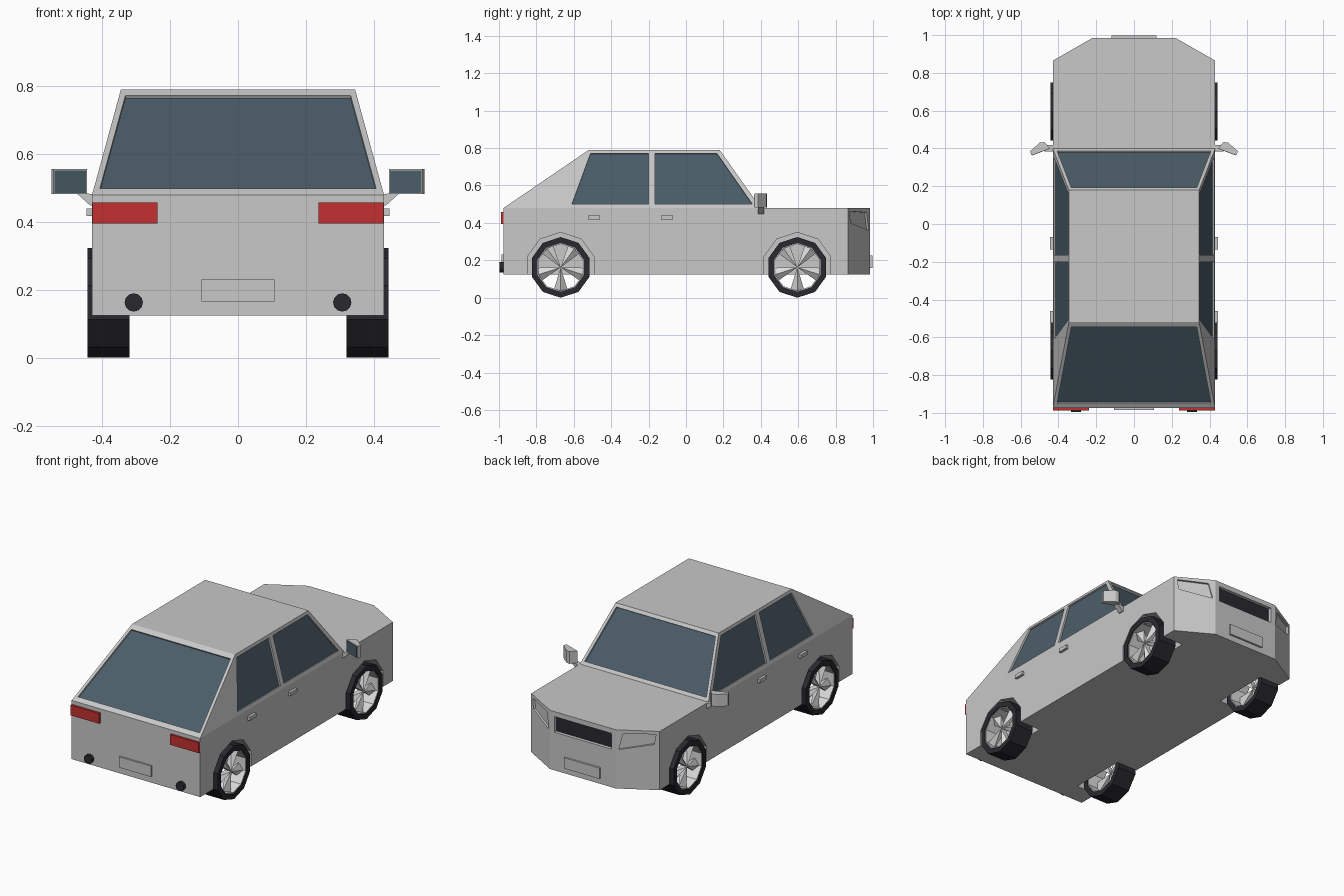
import bpy, bmesh
from math import sin, cos, pi, radians
from mathutils import Vector
from mathutils.geometry import normal as face_normal

cube = bpy.data.objects.get("Cube")
if cube:
    bpy.data.objects.remove(cube, do_unlink=True)


def material(name, rgb):
    m = bpy.data.materials.new(name)
    m.use_nodes = True
    m.diffuse_color = (*rgb, 1)
    m.node_tree.nodes["Principled BSDF"].inputs["Base Color"].default_value = (*rgb, 1)
    return m


PAINT = material("silver_paint", (0.58, 0.58, 0.58))
GLASS = material("blue_grey_glass", (0.07, 0.11, 0.14))
RUBBER = material("black_rubber", (0.022, 0.022, 0.028))
RED = material("red_lamp", (0.55, 0.03, 0.03))
ALLOY = material("light_alloy", (0.72, 0.72, 0.72))


def finish(name, bm, mats):
    bmesh.ops.recalc_face_normals(bm, faces=bm.faces)
    me = bpy.data.meshes.new(name)
    bm.to_mesh(me)
    bm.free()
    for m in mats:
        me.materials.append(m)
    ob = bpy.data.objects.new(name, me)
    bpy.context.collection.objects.link(ob)
    return ob


def loft(name, ring_a, ring_b, mats, cap=0):
    """Solid between two rings; cap is the material slot of the first ring's cap."""
    bm = bmesh.new()
    a = [bm.verts.new(p) for p in ring_a]
    b = [bm.verts.new(p) for p in ring_b]
    bm.faces.new(a).material_index = cap
    bm.faces.new(b)
    for i in range(len(a)):
        j = (i + 1) % len(a)
        bm.faces.new((a[i], a[j], b[j], b[i]))
    return finish(name, bm, mats)


def box(name, x, y, z, mat):
    rings = [[(x[0], y[0], h), (x[1], y[0], h), (x[1], y[1], h), (x[0], y[1], h)] for h in z]
    return loft(name, *rings, [mat])


def decagon(x, y, z, r):
    return [(x, y + r * sin(i * pi / 5), z + r * cos(i * pi / 5)) for i in range(10)]


def cut(target, cutter):
    mod = target.modifiers.new("cut", "BOOLEAN")
    mod.operation = "DIFFERENCE"
    mod.solver = "EXACT"
    mod.object = cutter
    bpy.context.view_layer.objects.active = target
    bpy.ops.object.modifier_apply(modifier=mod.name)
    bpy.data.objects.remove(cutter, do_unlink=True)


def recess(target, pts, depth, slot):
    """Sink a polygon into the target and give its floor a material slot."""
    pts = [Vector(p) for p in pts]
    n = face_normal(pts[:4])
    if n.dot(pts[0] + pts[2] - Vector((0, 0, 0.6))) < 0:
        n = -n
    cutter = loft("cutter", [p - n * depth for p in pts], [p + n * 0.03 for p in pts],
                  list(target.data.materials), slot)
    cut(target, cutter)


# Proportions
W, BELT, ROOF, SILL = 0.43, 0.48, 0.79, 0.125
TAIL, NOSE = -0.975, 0.985
AXLES = {"tail": -0.67, "nose": 0.595}
AXLE_Z, TYRE_R = 0.162, 0.162

# Lower body with chamfered nose
plan = [(W, TAIL), (W, 0.865), (0.22, NOSE), (-0.22, NOSE), (-W, 0.865), (-W, TAIL)]
body = loft("lower_body", [(x, y, SILL) for x, y in plan], [(x, y, BELT) for x, y in plan],
            [PAINT, RUBBER])

# Cabin
def cabin_x(z):
    return W - 0.085 * (z - BELT) / (ROOF - BELT)


def cabin_ring(z, back, front):
    x = cabin_x(z)
    return [(x, back, z), (x, front, z), (-x, front, z), (-x, back, z)]


cabin = loft("cabin", cabin_ring(BELT, TAIL, 0.40), cabin_ring(ROOF, -0.52, 0.18), [PAINT, GLASS])

# Windows
for base, top in ((0.40, 0.18), (TAIL, -0.52)):
    pane = []
    for z, sides in ((0.498, (1, -1)), (0.772, (-1, 1))):
        y = base + (top - base) * (z - BELT) / (ROOF - BELT)
        pane += [(s * (cabin_x(z) - 0.018), y, z) for s in sides]
    recess(cabin, pane, 0.01, 1)
side_panes = ([(-0.61, 0.50), (-0.20, 0.50), (-0.20, 0.772), (-0.51, 0.772)],
              [(-0.165, 0.50), (0.355, 0.50), (0.165, 0.772), (-0.165, 0.772)])
for s in (1, -1):
    for pane in side_panes:
        recess(cabin, [(s * cabin_x(z), y, z) for y, z in pane], 0.01, 1)

# Grille and headlamp recesses
recess(body, [(-0.19, NOSE, 0.355), (0.19, NOSE, 0.355), (0.19, NOSE, 0.45), (-0.19, NOSE, 0.45)], 0.02, 1)
for s in (1, -1):
    lamp = [(0.875, 0.462), (0.88, 0.40), (0.977, 0.36), (0.965, 0.455)]
    recess(body, [(s * (W - (y - 0.865) * 1.75), y, z) for y, z in lamp], 0.012, 0)

# Wheel wells
for y in AXLES.values():
    for s in (1, -1):
        cut(body, loft("cutter", decagon(s * 0.29, y, AXLE_Z, 0.187), decagon(s * 0.5, y, AXLE_Z, 0.187),
                       [PAINT, RUBBER]))


def hoop(name, x0, x1, r0, r1, y, mat):
    """Ten-sided tube around an axle."""
    bm = bmesh.new()
    loops = [[bm.verts.new(p) for p in decagon(x, y, AXLE_Z, r)]
             for x, r in ((x0, r0), (x1, r0), (x1, r1), (x0, r1))]
    for k in range(4):
        a, b = loops[k], loops[(k + 1) % 4]
        for i in range(10):
            j = (i + 1) % 10
            bm.faces.new((a[i], a[j], b[j], b[i]))
    return finish(name, bm, [mat])


def spokes(name, s, y):
    """Five ridged wedges meeting at the hub."""
    bm = bmesh.new()
    for k in range(5):
        mid = radians(-90 + 72 * k)
        pts = [(0.425, 0, mid), (0.385, 0, mid), (0.42, 0.127, mid)]
        pts += [(0.39, 0.13, mid + d * radians(17)) for d in (1, -1)]
        vs = [bm.verts.new((s * x, y + r * cos(a), AXLE_Z + r * sin(a))) for x, r, a in pts]
        bmesh.ops.convex_hull(bm, input=vs)
    return finish(name, bm, [ALLOY])


# Wheels
for end, y in AXLES.items():
    for s, side in ((1, "left"), (-1, "right")):
        tag = f"{end}_{side}"
        hoop(f"tyre_{tag}", s * 0.32, s * 0.443, 0.13, TYRE_R, y, RUBBER)
        hoop(f"rim_{tag}", s * 0.323, s * 0.437, 0.125, 0.131, y, ALLOY)
        spokes(f"spokes_{tag}", s, y)

# Paired fittings
for s, side in ((1, "left"), (-1, "right")):
    for label, y in (("rear", -0.492), ("front", -0.102)):
        box(f"{label}_door_handle_{side}", (s * 0.425, s * 0.446), (y - 0.032, y + 0.032), (0.418, 0.44), PAINT)
    box(f"tail_lamp_{side}", (s * 0.237, s * 0.428), (-0.988, -0.97), (0.395, 0.457), RED)
    pipe = [(s * 0.307 + 0.027 * cos(i * pi / 6), 0.163 + 0.027 * sin(i * pi / 6)) for i in range(12)]
    loft(f"exhaust_{side}", [(x, -0.996, z) for x, z in pipe], [(x, -0.96, z) for x, z in pipe], [RUBBER])

    # Door mirror: housing, glass plate and stem
    shell = [(0.445, 0.402), (0.475, 0.434), (0.50, 0.43), (0.55, 0.385), (0.543, 0.365)]
    loft(f"mirror_housing_{side}", [(s * x, y, 0.482) for x, y in shell],
         [(s * x, y, 0.556) for x, y in shell], [PAINT])
    strip = [(0.449, 0.4005), (0.541, 0.3657), (0.540, 0.3625), (0.448, 0.3975)]
    loft(f"mirror_glass_{side}", [(s * x, y, 0.486) for x, y in strip],
         [(s * x, y, 0.552) for x, y in strip], [GLASS])
    stem = [(0.42, 0.48), (0.42, 0.448), (0.435, 0.448), (0.475, 0.484), (0.445, 0.484)]
    loft(f"mirror_stem_{side}", [(s * x, 0.385, z) for x, z in stem],
         [(s * x, 0.418, z) for x, z in stem], [PAINT])

# Registration plates, left blank
box("tail_plate", (-0.107, 0.107), (-0.986, -0.97), (0.165, 0.23), PAINT)
box("nose_plate", (-0.118, 0.118), (0.98, 0.997), (0.16, 0.225), PAINT)
